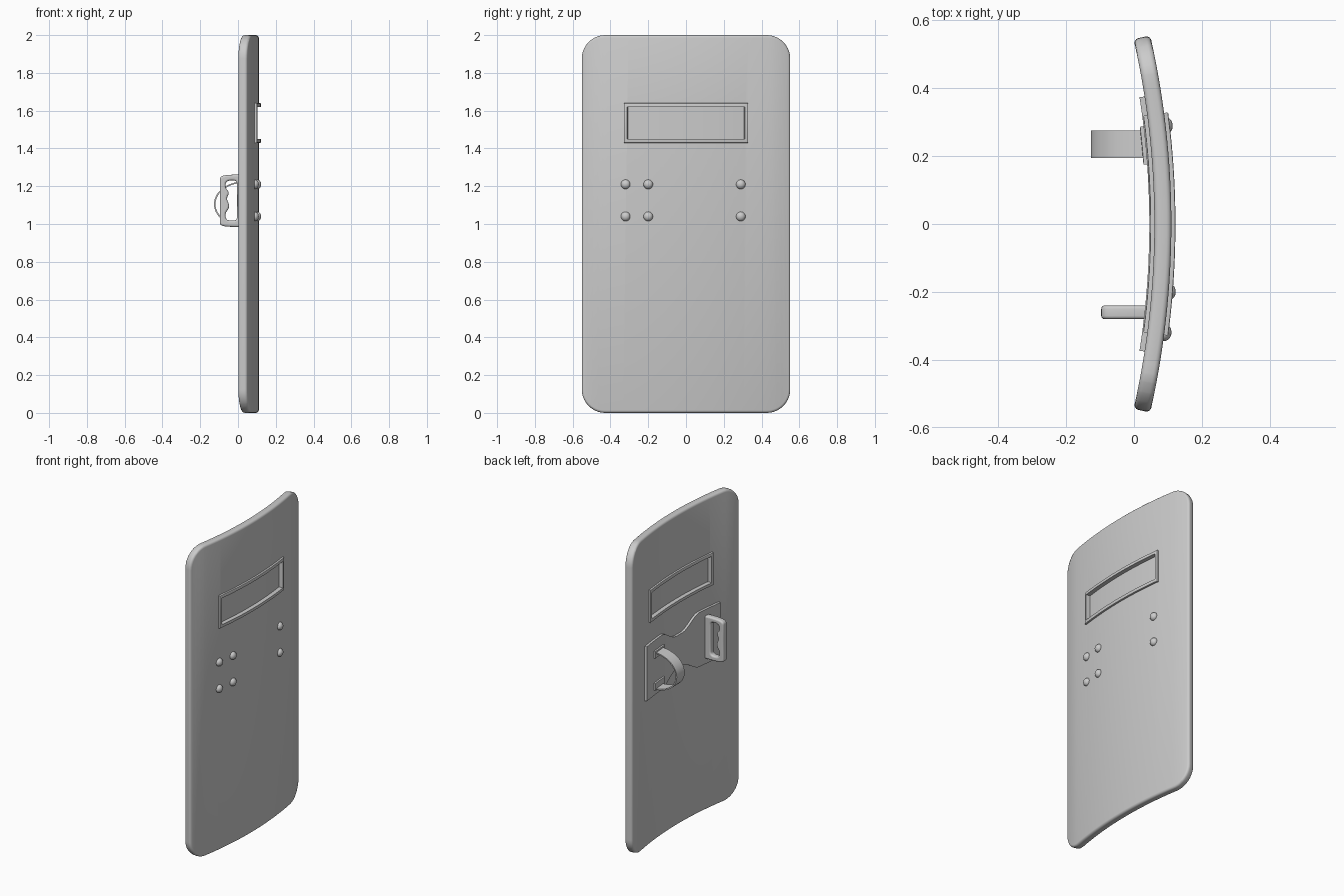
import bpy, bmesh, math

if "Cube" in bpy.data.objects:
    bpy.data.objects.remove(bpy.data.objects["Cube"])

R = 2.5               # outer radius of the curved shield
CX = 0.11 - R         # x of the curvature axis


def bend(r, y, z):
    a = math.asin(y / R)
    return (CX + r * math.cos(a), r * math.sin(a), z)


def finish(obj, cutter=None):
    bpy.ops.object.select_all(action='DESELECT')
    bpy.context.view_layer.objects.active = obj
    obj.select_set(True)
    if cutter:
        m = obj.modifiers.new("window_cut", 'BOOLEAN')
        m.object = cutter
        m.operation = 'DIFFERENCE'
        m.solver = 'EXACT'
        bpy.ops.object.modifier_apply(modifier=m.name)
    bpy.ops.object.shade_smooth_by_angle(angle=math.radians(35))


def plate(name, outline, r0, r1, bevel=0.0, segs=2, slices=32, cutter=None):
    """Flat (y, z) outline, thickened from r0 to r1, bevelled, sliced and bent."""
    bm = bmesh.new()
    face = bm.faces.new([bm.verts.new((r0, y, z)) for y, z in outline])
    ext = bmesh.ops.extrude_face_region(bm, geom=[face])
    for v in ext['geom']:
        if isinstance(v, bmesh.types.BMVert):
            v.co.x = r1
    bmesh.ops.recalc_face_normals(bm, faces=bm.faces)
    if bevel:
        rim = [e for e in bm.edges if abs(e.verts[0].co.x - e.verts[1].co.x) < 1e-6]
        bmesh.ops.bevel(bm, geom=rim, offset=bevel, segments=segs,
                        profile=0.5, affect='EDGES')
    lo, hi = min(p[0] for p in outline), max(p[0] for p in outline)
    for i in range(1, slices):
        y = lo + (hi - lo) * i / slices
        bmesh.ops.bisect_plane(bm, geom=bm.verts[:] + bm.edges[:] + bm.faces[:],
                               plane_co=(0, y, 0), plane_no=(0, 1, 0))
    for v in bm.verts:
        v.co = bend(*v.co)
    bmesh.ops.recalc_face_normals(bm, faces=bm.faces)
    me = bpy.data.meshes.new(name)
    bm.to_mesh(me)
    bm.free()
    obj = bpy.data.objects.new(name, me)
    bpy.context.collection.objects.link(obj)
    finish(obj, cutter)
    return obj


def rect(y0, y1, z0, z1):
    return [(y0, z0), (y1, z0), (y1, z1), (y0, z1)]


def rounded_rect(hy, z0, z1, rad, n=10):
    pts = []
    corners = [(hy - rad, z1 - rad), (-hy + rad, z1 - rad),
               (-hy + rad, z0 + rad), (hy - rad, z0 + rad)]
    for k, (cy, cz) in enumerate(corners):
        for i in range(n + 1):
            a = math.pi / 2 * (k + i / n)
            pts.append((cy + rad * math.cos(a), cz + rad * math.sin(a)))
    return pts


def soften(pts, times=2):
    """Corner-cutting to round a closed outline."""
    for _ in range(times):
        out = []
        for (ax, az), (bx, bz) in zip(pts, pts[1:] + pts[:1]):
            out += [(ax * .75 + bx * .25, az * .75 + bz * .25),
                    (ax * .25 + bx * .75, az * .25 + bz * .75)]
        pts = out
    return pts


def side_profile(name, loops, y, half, bevel=0.0):
    """Fill (x, z) loops (later loops are holes) and thicken them along y."""
    cu = bpy.data.curves.new(name, 'CURVE')
    cu.dimensions = '2D'
    cu.fill_mode = 'BOTH'
    cu.extrude = half - bevel
    cu.bevel_depth = bevel
    cu.bevel_resolution = 3
    cu.offset = -bevel
    for pts in loops:
        s = cu.splines.new('POLY')
        s.points.add(len(pts) - 1)
        for p, (x, z) in zip(s.points, pts):
            p.co = (x, z, 0, 1)
        s.use_cyclic_u = True
    obj = bpy.data.objects.new(name, cu)
    bpy.context.collection.objects.link(obj)
    obj.location.y = y
    obj.rotation_euler.x = math.pi / 2
    bpy.ops.object.select_all(action='DESELECT')
    bpy.context.view_layer.objects.active = obj
    obj.select_set(True)
    bpy.ops.object.convert(target='MESH')
    finish(bpy.context.view_layer.objects.active)


# Window cutter shared by the panel and both frames
cutter = plate("window_cutter", rect(-.31, .31, 1.45, 1.62), 2.40, 2.56)
cutter.hide_render = True

# Curved panel, window frames and recessed pane
plate("shield_panel", rounded_rect(.555, 0, 2, .125), 2.45, R, .014, 3, 40, cutter)
plate("window_frame_front", rect(-.327, .327, 1.43, 1.64), 2.49, 2.512, .004, 2, 32, cutter)
plate("window_frame_back", rect(-.327, .327, 1.43, 1.64), 2.438, 2.46, .004, 2, 32, cutter)
plate("window_pane", rect(-.315, .315, 1.445, 1.625), 2.465, 2.485)
bpy.data.objects.remove(cutter)

# Waisted backing plate for the grips
top = []
for i in range(41):
    y = -.383 + .766 * i / 40
    t = min(1, max(0, (abs(y) - .03) / .17))
    top.append((y, .105 + .07 * t * t * (3 - 2 * t)))
outline = [(y, 1.125 - h) for y, h in top] + [(y, 1.125 + h) for y, h in reversed(top)]
plate("backing_plate", outline, 2.435, 2.452)

# Rivets on the outer face
for y in (-.32, -.2, .29):
    for z in (1.04, 1.21):
        bpy.ops.mesh.primitive_uv_sphere_add(segments=20, ring_count=10, radius=1,
                                             location=bend(R, y, z))
        rivet = bpy.context.object
        rivet.name = "rivet"
        rivet.scale = (.021, .025, .025)
        rivet.rotation_euler.z = math.asin(y / R)
        finish(rivet)

# Arm strap and its mounting tabs
def arc(rx, rz, step):
    return [(.03 - rx * math.sin(math.pi * i / 28), 1.105 + rz * math.cos(math.pi * i / 28))
            for i in range(29)][::step]

side_profile("arm_strap", [arc(.157, .12, 1) + arc(.149, .112, -1)], .235, .04)
for z in (.985, 1.19):
    plate("strap_tab", rect(.18, .295, z, z + .045), 2.424, 2.438, .003, 2, 4)

# Hand grip with finger-shaped opening
outer = [(.04, 1.26), (.04, 1.26), (-.03, 1.262), (-.095, 1.255), (-.097, 1.22), (-.095, 1.12),
         (-.097, 1.02), (-.095, .99), (-.03, .984), (.04, .985), (.04, .985)]
inner = [(-.004, 1.2), (-.008, 1.23), (-.045, 1.232), (-.066, 1.22), (-.066, 1.19),
         (-.045, 1.165), (-.062, 1.135), (-.045, 1.10), (-.05, 1.08), (-.068, 1.055),
         (-.064, 1.025), (-.045, 1.017), (-.008, 1.018), (-.004, 1.05)]
side_profile("hand_grip", [soften(outer), soften(inner)], -.26, .02, .01)
